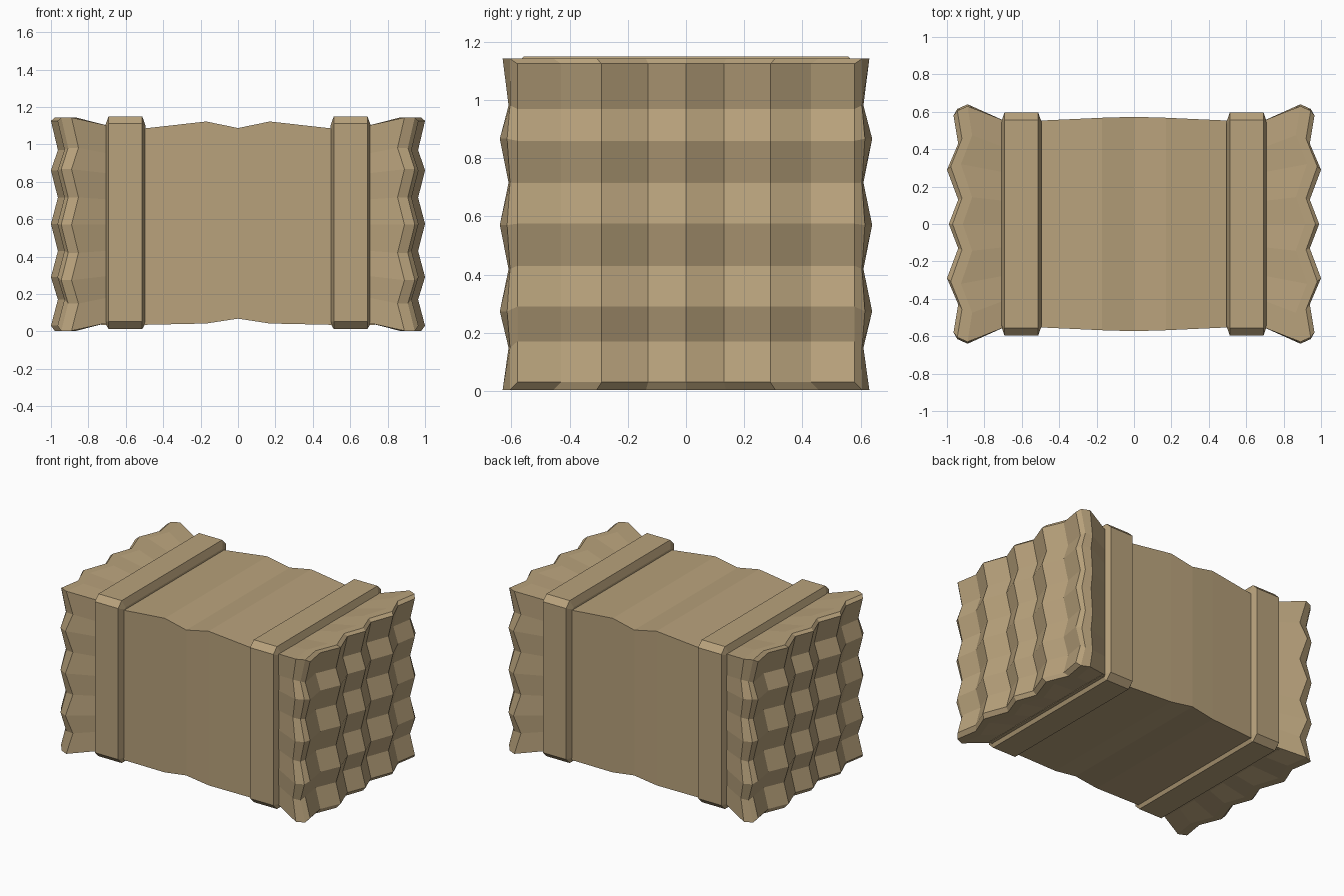
import bpy, bmesh

if "Cube" in bpy.data.objects:
    bpy.data.objects.remove(bpy.data.objects["Cube"])

tan = bpy.data.materials.new("straw_tan")
tan.diffuse_color = (0.48, 0.36, 0.20, 1)
tan.use_nodes = True
tan.node_tree.nodes["Principled BSDF"].inputs["Base Color"].default_value = tan.diffuse_color
MID = 0.575


def finish(name, bm, mirror=False):
    bmesh.ops.recalc_face_normals(bm, faces=bm.faces)
    me = bpy.data.meshes.new(name)
    bm.to_mesh(me)
    bm.free()
    ob = bpy.data.objects.new(name, me)
    bpy.context.collection.objects.link(ob)
    me.materials.append(tan)
    if mirror:
        m = ob.modifiers.new("mirror", 'MIRROR')
        m.use_mirror_merge = False
    return ob


def bridge(bm, a, b):
    n = len(a)
    for i in range(n):
        bm.faces.new((a[i], a[(i + 1) % n], b[(i + 1) % n], b[i]))


# Pinched middle of the bale: x, half depth, bottom, top
bm = bmesh.new()
rings = []
for x, y, lo, hi in [(-.73, .55, .035, 1.085), (-.5, .553, .035, 1.085), (-.17, .568, .042, 1.122),
                     (0, .573, .068, 1.087), (.17, .568, .042, 1.122), (.5, .553, .035, 1.085),
                     (.73, .55, .035, 1.085)]:
    rings.append([bm.verts.new(p) for p in ((x, -y, lo), (x, y, lo), (x, y, hi), (x, -y, hi))])
for a, b in zip(rings, rings[1:]):
    bridge(bm, a, b)
bm.faces.new(rings[0])
bm.faces.new(rings[-1])
finish("bale_middle", bm)

# Bevelled straps with chamfered corners
bm = bmesh.new()
rings = []
for x, d in [(.495, .05), (.512, 0), (.692, 0), (.71, .05)]:
    y, lo, hi, c = .597 - d, .012 + d * .6, 1.15 - d, .04 - d * .6
    sec = [(-y + c, lo), (y - c, lo), (y, lo + c), (y, hi - c),
           (y - c, hi), (-y + c, hi), (-y, hi - c), (-y, lo + c)]
    rings.append([bm.verts.new((x, p, q)) for p, q in sec])
for a, b in zip(rings, rings[1:]):
    bridge(bm, a, b)
bm.faces.new(rings[0])
bm.faces.new(rings[-1])
finish("strap", bm, True)

# Flared end with a zigzag straw face
ys = [-.58, -.43, -.29, -.13, 0, .13, .29, .43, .58]
zs = [.03, .17, .29, .43, .575, .715, .86, .97, 1.125]
bm = bmesh.new()
grid = []
for j, z in enumerate(zs):
    row = []
    for i, y in enumerate(ys):
        peak = .965 if i in (0, 8) else .99 if i == 4 else 1.0
        x = (.94 if i % 2 else peak) - (.037 if j % 2 else 0)
        row.append(bm.verts.new((x, y, z)))
    grid.append(row)
for j in range(8):
    for i in range(8):
        bm.faces.new((grid[j][i], grid[j][i + 1], grid[j + 1][i + 1], grid[j + 1][i]))
idx = ([(i, 0) for i in range(8)] + [(8, j) for j in range(8)]
       + [(i, 8) for i in range(8, 0, -1)] + [(0, j) for j in range(8, 0, -1)])
outer = [grid[j][i] for i, j in idx]


def ring(shift, half_y, half_z, zig, flat_x=None):
    out = []
    for i, j in idx:
        v = grid[j][i].co
        hy = half_y - (zig if j % 2 else 0)
        y = v.y / .58 * hy
        z = .573 + (v.z - .5775) / .5475 * half_z
        if i in (0, 8) and j in (0, 8) and zig:
            y *= .985
        out.append(bm.verts.new((flat_x if flat_x else v.x - shift, y, z)))
    return out


lip = ring(.02, .615, .57, .01)
rim = ring(.075, .64, .57, .03)
neck = ring(0, .555, .528, 0, .70)
for a, b in ((outer, lip), (lip, rim), (rim, neck)):
    bridge(bm, a, b)
finish("flared_end", bm, True)
